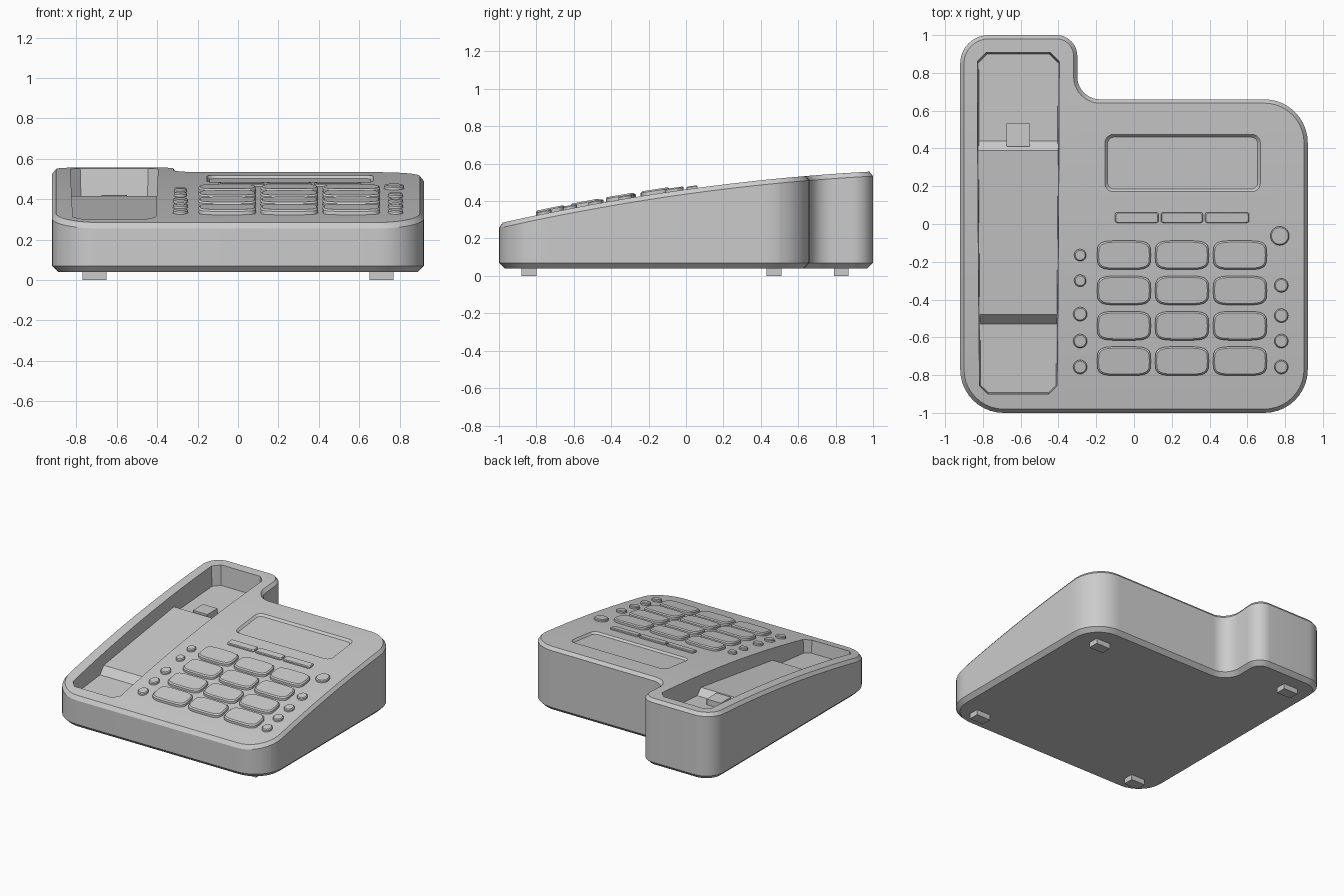
import bpy, bmesh, math
from mathutils import Vector

if "Cube" in bpy.data.objects:
    bpy.data.objects.remove(bpy.data.objects["Cube"])

grey = bpy.data.materials.new("light_grey")
grey.diffuse_color = (0.6, 0.6, 0.6, 1)
grey.use_nodes = True
grey.node_tree.nodes["Principled BSDF"].inputs["Base Color"].default_value = grey.diffuse_color


def top(y):
    """Height of the gently curved, sloping deck."""
    return 0.285 + 0.178 * (y + 0.98) - 0.0429 * (y + 0.98) * (y - 0.07)


def arc(cx, cy, r, a0, a1, n=10):
    angles = [math.radians(a0 + (a1 - a0) * i / n) for i in range(n + 1)]
    return [(cx + r * math.cos(a), cy + r * math.sin(a)) for a in angles]


def rounded_rect(x0, x1, y0, y1, r, n=6):
    return (arc(x0 + r, y0 + r, r, 180, 270, n) + arc(x1 - r, y0 + r, r, 270, 360, n)
            + arc(x1 - r, y1 - r, r, 0, 90, n) + arc(x0 + r, y1 - r, r, 90, 180, n))


def octagon(x0, x1, y0, y1, c):
    return [(x0 + c, y0), (x1 - c, y0), (x1, y0 + c), (x1, y1 - c),
            (x1 - c, y1), (x0 + c, y1), (x0, y1 - c), (x0, y0 + c)]


def loft(rings):
    """Closed solid through rings of 3D points."""
    bm = bmesh.new()
    loops = [[bm.verts.new(p) for p in ring] for ring in rings]
    n = len(loops[0])
    for a, b in zip(loops, loops[1:]):
        for i in range(n):
            j = (i + 1) % n
            bm.faces.new((a[i], a[j], b[j], b[i]))
    bm.faces.new(loops[0][::-1])
    bm.faces.new(loops[-1])
    bmesh.ops.recalc_face_normals(bm, faces=bm.faces)
    return bm


def finish(name, bm):
    me = bpy.data.meshes.new(name)
    bm.to_mesh(me)
    bm.free()
    me.materials.append(grey)
    ob = bpy.data.objects.new(name, me)
    bpy.context.collection.objects.link(ob)
    return ob


def select(ob):
    bpy.ops.object.select_all(action='DESELECT')
    ob.select_set(True)
    bpy.context.view_layer.objects.active = ob


def smooth(ob):
    select(ob)
    bpy.ops.object.shade_smooth_by_angle(angle=math.radians(25))


def flat(points, z):
    return [(x, y, z) for x, y in points]


def carve(ob, cutter):
    cutter.hide_render = True
    mod = ob.modifiers.new("carve", 'BOOLEAN')
    mod.operation = 'DIFFERENCE'
    mod.solver = 'EXACT'
    mod.object = cutter
    select(ob)
    bpy.ops.object.modifier_apply(modifier=mod.name)
    bpy.data.objects.remove(cutter)


def on_deck(points, h):
    return [(x, y, top(y) + h) for x, y in points]


def button(name, shape, h, edge=0.008):
    """Raised button following the deck; shape(inset) gives its outline."""
    smooth(finish(name, loft([on_deck(shape(0), -0.02), on_deck(shape(0), h - edge),
                              on_deck(shape(edge), h)])))


# Body: rounded outline with a tower behind the cradle
def outline(d):
    return (arc(-0.69, -0.77, 0.23 - d, 180, 270) + arc(0.69, -0.77, 0.23 - d, 270, 360)
            + arc(0.69, 0.43, 0.23 - d, 0, 90) + arc(-0.18, 0.78, 0.12 + d, 270, 180)
            + arc(-0.41, 0.89, 0.11 - d, 0, 90) + arc(-0.77, 0.85, 0.15 - d, 90, 180))


bm = loft([flat(outline(0.03), 0.04), flat(outline(0), 0.07),
           flat(outline(0), 1), flat(outline(0.02), 2)])
for i in range(1, 16):  # strips that let the deck curve
    bmesh.ops.bisect_plane(bm, geom=bm.verts[:] + bm.edges[:] + bm.faces[:],
                           plane_co=Vector((0, -1 + i * 0.125 + 0.003, 0)),
                           plane_no=Vector((0, 1, 0)))
for v in bm.verts:
    if v.co.z > 0.99:
        v.co.z = top(v.co.y) - 0.025 * (2 - v.co.z)
body = finish("body", bm)

# Handset cradle pocket and shallow screen recess
carve(body, finish("cradle_cutter", loft([
    flat(octagon(-0.81, -0.415, -0.89, 0.885, 0.04), 0.15),
    flat(octagon(-0.832, -0.393, -0.918, 0.912, 0.05), 0.6)])))
carve(body, finish("screen_cutter", loft([
    on_deck(rounded_rect(-0.14, 0.655, 0.185, 0.46, 0.035), -0.015),
    on_deck(rounded_rect(-0.155, 0.67, 0.17, 0.475, 0.045), 0.001),
    on_deck(rounded_rect(-0.155, 0.67, 0.17, 0.475, 0.045), 0.03)])))
smooth(body)

# Cradle floor: raised middle between two lower wells
profile = [(-0.93, 0.14), (0.92, 0.14), (0.92, 0.40), (0.44, 0.37), (0.39, 0.415),
           (-0.48, 0.295), (-0.53, 0.24), (-0.93, 0.20)]
finish("cradle_floor", loft([[(x, y, z) for y, z in profile] for x in (-0.825, -0.40)]))

# Handset hook tab
tab = octagon(-0.675, -0.55, 0.41, 0.535, 0.004)
finish("hook_tab", loft([flat(tab, 0.3), flat(tab, 0.42)]))


# Number keys: squarish bulged pads
def key_shape(cx, cy):
    def shape(d):
        pts = []
        for i in range(40):
            a = 2 * math.pi * i / 40
            c, s = math.cos(a), math.sin(a)
            pts.append((cx + (0.142 - d) * math.copysign(abs(c) ** 0.45, c),
                        cy + (0.077 - d) * math.copysign(abs(s) ** 0.5, s)))
        return pts
    return shape


for row in range(4):
    for col in range(3):
        button("number_key", key_shape(-0.053 + 0.307 * col, -0.165 - 0.187 * row), 0.025)

# Menu keys under the screen
for x0, x1 in ((-0.1, 0.13), (0.142, 0.365), (0.377, 0.61)):
    button("menu_key",
           lambda d: rounded_rect(x0 + d, x1 - d, 0.004 + d, 0.062 - d, 0.012, 3), 0.014, 0.005)

# Small round keys at both sides
rounds = [(-0.285, -0.165, 0.032), (-0.285, -0.3, 0.032), (0.772, -0.063, 0.05),
          (0.78, -0.325, 0.037), (0.78, -0.485, 0.037)]
rounds += [(x, y, 0.037) for x in (-0.285, 0.78) for y in (-0.62, -0.757)]
rounds.append((-0.285, -0.477, 0.037))
for cx, cy, r in rounds:
    button("round_key", lambda d: arc(cx, cy, r - d, 0, 345, 23), 0.018, 0.006)

# Feet
for x, y in ((-0.71, -0.84), (0.71, -0.84), (0.71, 0.47), (-0.71, 0.83)):
    pad = [(x - 0.06, y - 0.04), (x + 0.06, y - 0.04), (x + 0.06, y + 0.04), (x - 0.06, y + 0.04)]
    finish("foot", loft([flat(pad, 0), flat(pad, 0.045)]))
